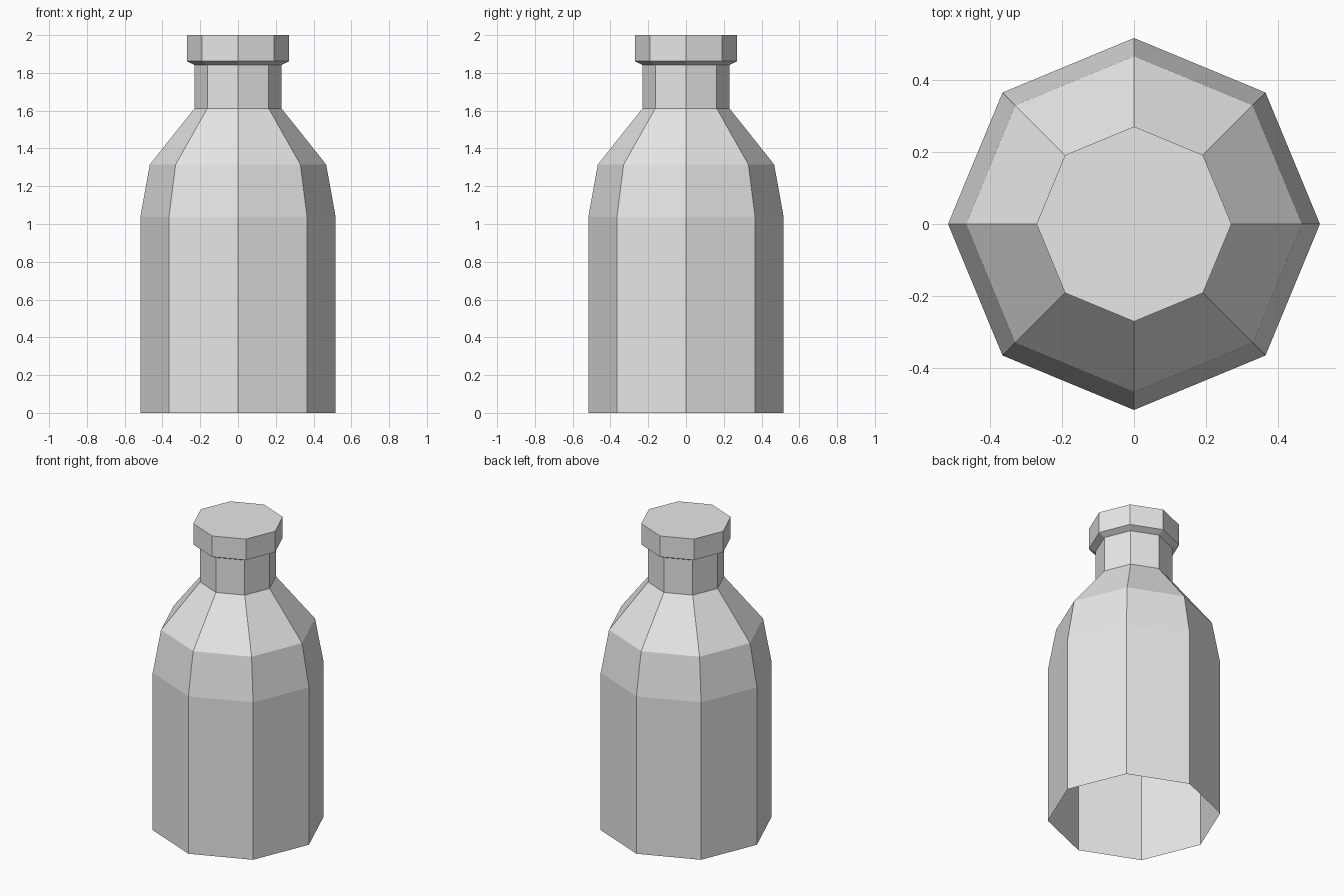
import bpy
import bmesh
from math import cos, sin, tau

cube = bpy.data.objects.get("Cube")
if cube:
    bpy.data.objects.remove(cube, do_unlink=True)

SIDES = 8

# Single plain grey material
GREY = (0.8, 0.8, 0.8, 1.0)
grey = bpy.data.materials.new("light_grey")
grey.use_nodes = True
grey.diffuse_color = GREY
grey.node_tree.nodes["Principled BSDF"].inputs["Base Color"].default_value = GREY


def lathe(name, profile, close_top=False):
    """Flat-shaded octagonal shell from (radius, height) pairs, bottom to top."""
    bm = bmesh.new()
    rings = []
    for radius, z in profile:
        angles = [tau * i / SIDES for i in range(SIDES)]
        rings.append([bm.verts.new((radius * cos(a), radius * sin(a), z)) for a in angles])
    for low, high in zip(rings, rings[1:]):
        for i in range(SIDES):
            j = (i + 1) % SIDES
            bm.faces.new((low[i], low[j], high[j], high[i]))
    if close_top:
        bm.faces.new(rings[-1])
    mesh = bpy.data.meshes.new(name)
    bm.to_mesh(mesh)
    bm.free()
    mesh.materials.append(grey)
    obj = bpy.data.objects.new(name, mesh)
    bpy.context.collection.objects.link(obj)
    return obj


# Hollow body, open underneath: straight wall, shoulder and neck
lathe("bottle_body", [(0.517, 0), (0.517, 1.037), (0.467, 1.315), (0.23, 1.612), (0.23, 1.842)])

# Bevelled cap sitting on the neck
lathe("bottle_cap", [(0.23, 1.842), (0.271, 1.862), (0.271, 2.0)], close_top=True)
